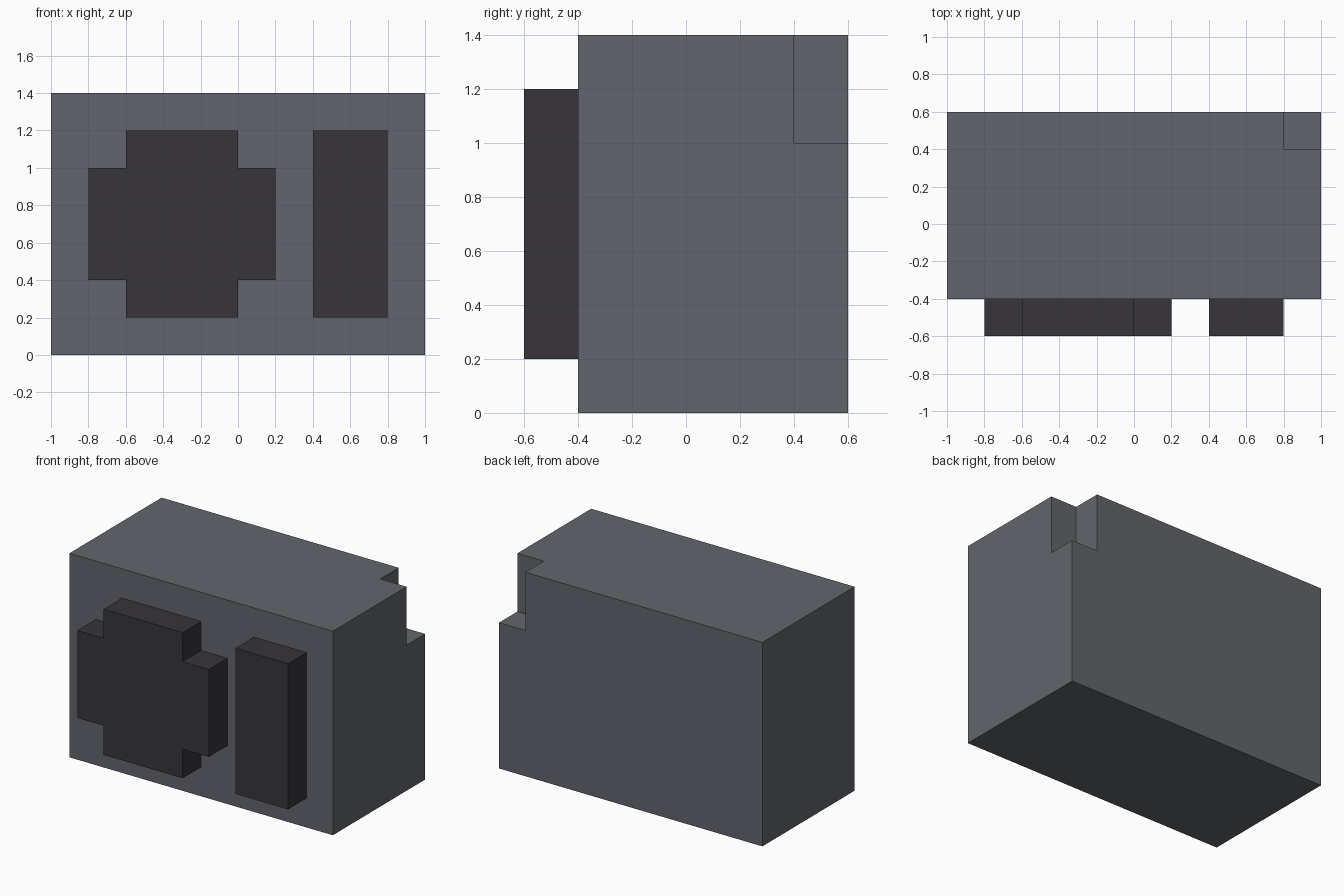
import bpy, bmesh

if "Cube" in bpy.data.objects:
    bpy.data.objects.remove(bpy.data.objects["Cube"])


def material(name, rgb):
    m = bpy.data.materials.new(name)
    m.diffuse_color = (*rgb, 1)
    m.use_nodes = True
    m.node_tree.nodes["Principled BSDF"].inputs["Base Color"].default_value = m.diffuse_color
    return m


def finish(name, bm, mat):
    bmesh.ops.recalc_face_normals(bm, faces=bm.faces)
    mesh = bpy.data.meshes.new(name)
    bm.to_mesh(mesh)
    bm.free()
    mesh.materials.append(mat)
    obj = bpy.data.objects.new(name, mesh)
    bpy.context.collection.objects.link(obj)
    return obj


def box(name, lo, hi, mat):
    bm = bmesh.new()
    bmesh.ops.create_cube(bm, size=1)
    for v in bm.verts:
        v.co = [hi[i] if v.co[i] > 0 else lo[i] for i in range(3)]
    return finish(name, bm, mat)


def front_panel(name, outline, mat, front=-0.6, back=-0.4):
    # x, z outline extruded from the front towards the housing
    bm = bmesh.new()
    face = bm.faces.new([bm.verts.new((x, front, z)) for x, z in outline])
    ext = bmesh.ops.extrude_face_region(bm, geom=[face], use_keep_orig=True)
    verts = [g for g in ext["geom"] if isinstance(g, bmesh.types.BMVert)]
    bmesh.ops.translate(bm, verts=verts, vec=(0, back - front, 0))
    return finish(name, bm, mat)


grey = material("slate grey", (0.122, 0.130, 0.150))
dark = material("charcoal", (0.038, 0.035, 0.043))

# Housing with a notch in the back right top corner
housing = box("housing", (-1, -0.4, 0), (1, 0.6, 1.4), grey)
cutter = box("notch_cutter", (0.8, 0.4, 1.0), (1.2, 0.8, 1.6), grey)
cutter.hide_render = True
cutter.hide_set(True)
notch = housing.modifiers.new("notch", "BOOLEAN")
notch.operation = "DIFFERENCE"
notch.solver = "EXACT"
notch.object = cutter

# Stepped round panel and tall side panel on the front
front_panel("round_panel", [
    (-0.6, 0.2), (0, 0.2), (0, 0.4), (0.2, 0.4), (0.2, 1.0), (0, 1.0),
    (0, 1.2), (-0.6, 1.2), (-0.6, 1.0), (-0.8, 1.0), (-0.8, 0.4), (-0.6, 0.4)], dark)
front_panel("side_panel", [(0.4, 0.2), (0.8, 0.2), (0.8, 1.2), (0.4, 1.2)], dark)
